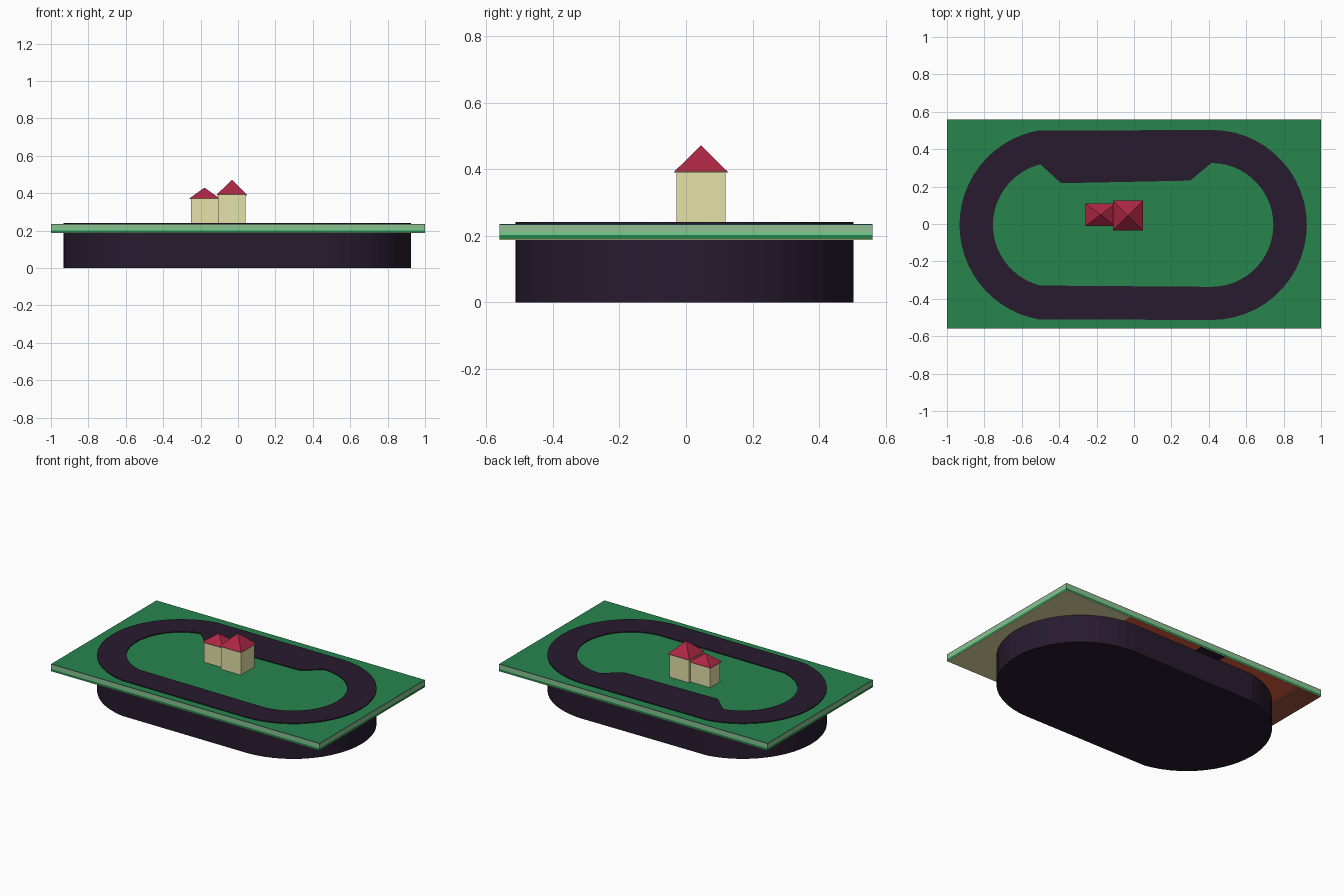
import bpy, bmesh, math

if "Cube" in bpy.data.objects:
    bpy.data.objects.remove(bpy.data.objects["Cube"])


def material(name, rgb):
    m = bpy.data.materials.new(name)
    m.diffuse_color = [((c / 255 + 0.055) / 1.055) ** 2.4 for c in rgb] + [1]
    m.use_nodes = True
    m.node_tree.nodes["Principled BSDF"].inputs["Base Color"].default_value = m.diffuse_color
    return m


GREEN = material("grass_green", (40, 133, 77))
LIGHT = material("edge_sage", (145, 190, 146))
MID = material("edge_bright_green", (118, 205, 140))
NAVY = material("edge_navy", (38, 78, 100))
DARK = material("asphalt_dark", (40, 27, 47))
CREAM = material("wall_cream", (229, 225, 168))
RED = material("roof_red", (172, 38, 68))
BROWN = material("underside_rust", (222, 94, 60))
UMBER = material("underside_umber", (160, 85, 62))


def finish(name, bm, mats):
    bmesh.ops.recalc_face_normals(bm, faces=bm.faces)
    me = bpy.data.meshes.new(name)
    bm.to_mesh(me)
    bm.free()
    for m in mats:
        me.materials.append(m)
    ob = bpy.data.objects.new(name, me)
    bpy.context.collection.objects.link(ob)
    return ob


def box(bm, x0, x1, y0, y1, z0, z1):
    vs = bmesh.ops.create_cube(bm, size=1)["verts"]
    for v in vs:
        v.co = (x1 if v.co.x > 0 else x0, y1 if v.co.y > 0 else y0, z1 if v.co.z > 0 else z0)


# ground slab: striped edge, green top, patched underside
bm = bmesh.new()
box(bm, -1, 1, -0.56, 0.56, 0.187, 0.236)
# stripes as (upper height, material slot); patches as (right limit, material slot)
stripes = [(0.190, 2), (0.202, 0), (0.213, 5), (0.233, 1), (1, 6)]
patches = [(-0.82, 7), (-0.25, 3), (-0.06, 4), (0.5, 3), (2, 2)]
cuts = [((0, 0, z), (0, 0, 1)) for z, _ in stripes[:-1]] + [((0, 0, 0), (0, 1, 0))]
cuts += [((x, 0, 0), (1, 0, 0)) for x, _ in patches[:-1]]
for co, no in cuts:
    bmesh.ops.bisect_plane(bm, geom=bm.verts[:] + bm.edges[:] + bm.faces[:],
                           plane_co=co, plane_no=no)
bm.normal_update()
for f in bm.faces:
    c = f.calc_center_median()
    if f.normal.z < -0.5:
        f.material_index = next(m for x, m in patches if c.x < x)
        if f.material_index == 4 and c.y < 0:
            f.material_index = 3
    elif f.normal.z < 0.5:
        f.material_index = next(m for z, m in stripes if c.z < z)
finish("ground_slab", bm, [GREEN, LIGHT, CREAM, BROWN, DARK, MID, NAVY, UMBER])


# race track: oval pedestal below, ring with a pit bay above the grass
def arc(cx, r, a0, a1, n=26):
    angles = [math.radians(a0 + (a1 - a0) * i / n) for i in range(n + 1)]
    return [(cx + r * math.cos(a), r * math.sin(a) - 0.005) for a in angles]


outer = arc(0.416, 0.508, -90, 90) + [(0.3, 0.502), (-0.39, 0.5)] + arc(-0.42, 0.513, 100, 260)
inner = arc(0.414, 0.331, -90, 90) + [(0.3, 0.232), (-0.39, 0.218)] + arc(-0.42, 0.334, 104, 256)
bm = bmesh.new()
loops = [[bm.verts.new((x, y, z)) for x, y in pts]
         for pts, z in ((outer, 0), (outer, 0.242), (inner, 0.242), (inner, 0.22))]
n = len(outer)
for a, b in zip(loops, loops[1:]):
    for i in range(n):
        j = (i + 1) % n
        bm.faces.new((a[i], a[j], b[j], b[i]))
bm.faces.new(loops[0])
bm.faces.new(loops[3])
finish("race_track", bm, [DARK])


# two houses with thin eaves and pyramid roofs
def house(name, x0, x1, y0, y1, eave, peak, lap):
    bm = bmesh.new()
    box(bm, x0, x1, y0, y1, 0.23, eave)
    box(bm, x0 - lap, x1 + lap, y0 - lap, y1 + lap, eave - 0.004, eave)
    finish(name + "_walls", bm, [CREAM])
    bm = bmesh.new()
    base = [bm.verts.new((x, y, eave)) for x, y in
            ((x0 - lap, y0 - lap), (x1 + lap, y0 - lap), (x1 + lap, y1 + lap), (x0 - lap, y1 + lap))]
    top = bm.verts.new(((x0 + x1) / 2, (y0 + y1) / 2, peak))
    for i in range(4):
        bm.faces.new((base[i], base[(i + 1) % 4], top))
    finish(name + "_roof", bm, [RED])


house("tall_house", -0.106, 0.041, -0.028, 0.118, 0.393, 0.472, 0.007)
house("small_house", -0.252, -0.106, -0.003, 0.102, 0.373, 0.43, 0.007)
